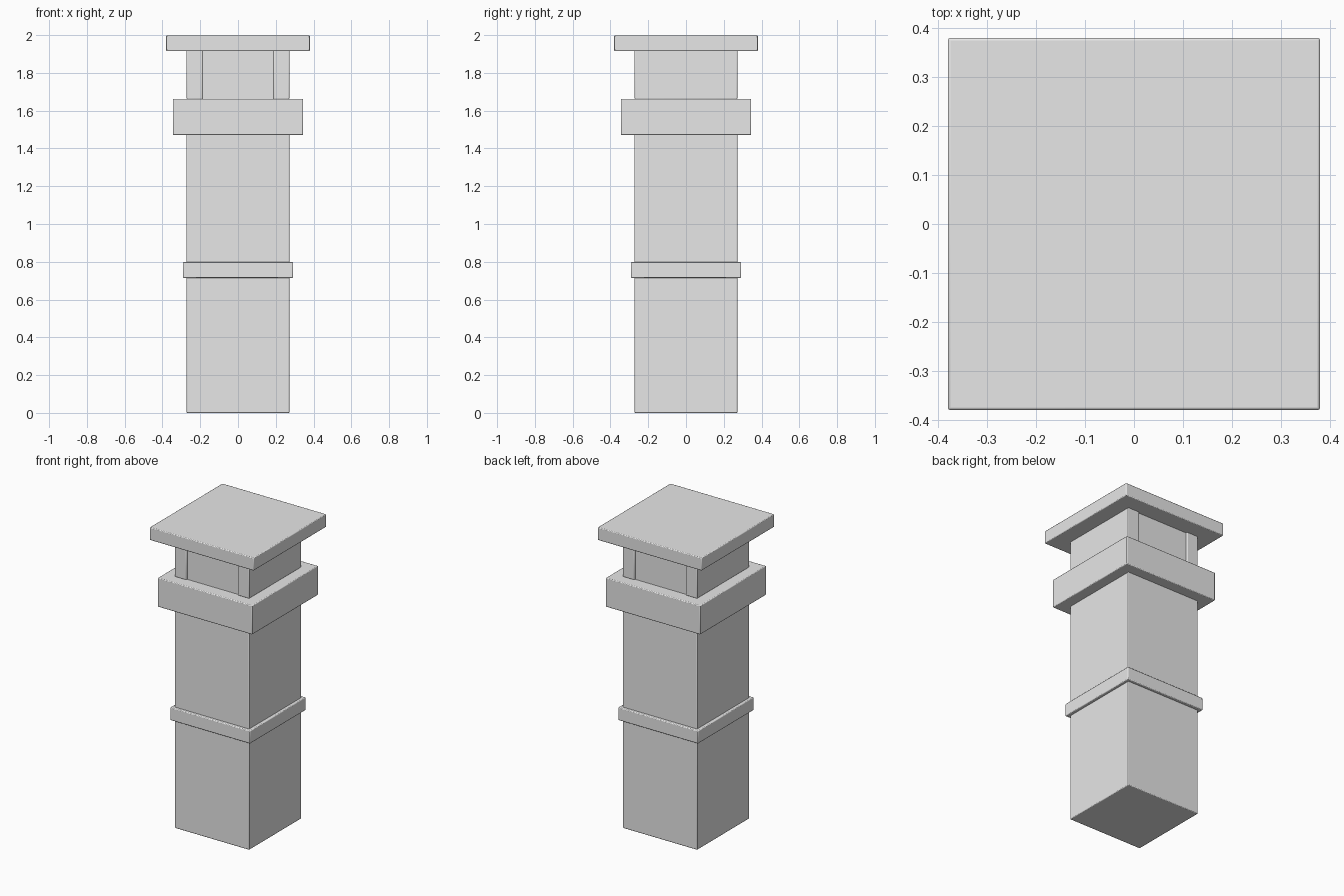
import bpy

cube = bpy.data.objects.get("Cube")
if cube:
    bpy.data.objects.remove(cube, do_unlink=True)

GREY = (0.8, 0.8, 0.8, 1.0)
plaster = bpy.data.materials.new("light_grey")
plaster.use_nodes = True
plaster.diffuse_color = GREY
plaster.node_tree.nodes["Principled BSDF"].inputs["Base Color"].default_value = GREY


def block(name, half_x, half_y, bottom, top, x=0.0, bevel=0.005):
    """Softly chamfered box given by its half widths and height range."""
    bpy.ops.mesh.primitive_cube_add(size=2, location=(x, 0, (bottom + top) / 2))
    ob = bpy.context.object
    ob.name = name
    ob.scale = (half_x, half_y, (top - bottom) / 2)
    bpy.ops.object.transform_apply(location=False, rotation=False, scale=True)
    ob.data.materials.append(plaster)
    if bevel:
        mod = ob.modifiers.new("soft_edges", 'BEVEL')
        mod.width = bevel
        mod.segments = 2
    bpy.ops.object.shade_smooth_by_angle()
    return ob


# Shaft, with a thin band and a heavy collar around it
block("shaft", 0.272, 0.272, 0.0, 1.60)
block("middle_band", 0.292, 0.292, 0.715, 0.80)
block("collar", 0.345, 0.345, 1.47, 1.662)

# Neck: two side walls with a slightly recessed core between them
block("neck_core", 0.20, 0.262, 1.65, 1.925, bevel=0)
for side, sign in (("left", 1), ("right", -1)):
    block(side + "_neck_wall", 0.0425, 0.272, 1.66, 1.92, x=sign * 0.2295)

# Flat cap slab
block("cap", 0.38, 0.38, 1.915, 2.0)
